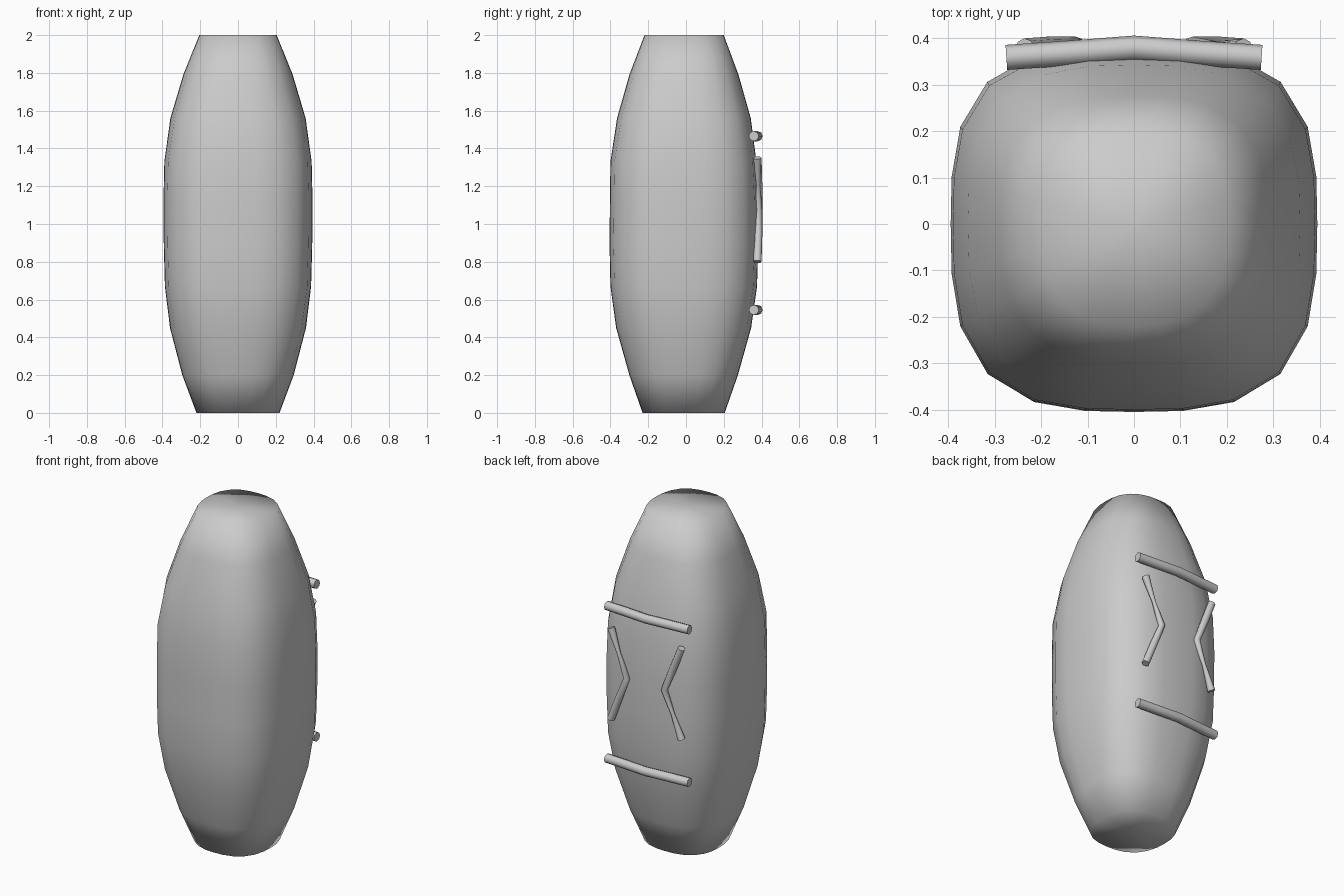
import bpy, bmesh, math

if "Cube" in bpy.data.objects:
    bpy.data.objects.remove(bpy.data.objects["Cube"])

# Height, half width, front depth, back depth, squareness of each body section
SECTIONS = [
    (0.00, 0.22, 0.23, 0.205, 2.5),
    (0.20, 0.295, 0.30, 0.275, 2.7),
    (0.45, 0.36, 0.37, 0.345, 2.9),
    (0.67, 0.387, 0.40, 0.376, 3.1),
    (0.89, 0.393, 0.405, 0.383, 3.1),
    (1.11, 0.395, 0.403, 0.383, 3.1),
    (1.33, 0.39, 0.40, 0.373, 3.1),
    (1.56, 0.358, 0.365, 0.343, 2.9),
    (1.79, 0.29, 0.30, 0.278, 2.7),
    (2.00, 0.205, 0.22, 0.20, 2.5),
]
SIDES = 24


def build_body():
    bm = bmesh.new()
    rings = []
    for z, w, front, back, n in SECTIONS:
        ring = []
        for i in range(SIDES):
            a = 2 * math.pi * i / SIDES
            c, s = math.cos(a), math.sin(a)
            r = (abs(c) ** n + abs(s) ** n) ** (-1 / n)
            ring.append(bm.verts.new((w * r * c, (back if s > 0 else front) * r * s, z)))
        rings.append(ring)
    for lo, hi in zip(rings, rings[1:]):
        for i in range(SIDES):
            j = (i + 1) % SIDES
            bm.faces.new((lo[i], lo[j], hi[j], hi[i]))
    # Flat end caps, fanned from a centre point
    for ring, z in ((rings[0][::-1], 0), (rings[-1], 2)):
        mid = bm.verts.new((0, -0.01, z))
        for i in range(SIDES):
            bm.faces.new((ring[i], ring[(i + 1) % SIDES], mid))
    for f in bm.faces:
        f.smooth = True
    mesh = bpy.data.meshes.new("barrel_body")
    bm.to_mesh(mesh)
    bm.free()
    bpy.context.collection.objects.link(bpy.data.objects.new("barrel_body", mesh))


def tube(name, points, thickness):
    """Eight-sided rod through (x, y, z, relative radius) points."""
    curve = bpy.data.curves.new(name, "CURVE")
    curve.dimensions = "3D"
    curve.bevel_depth = thickness
    curve.bevel_resolution = 2
    curve.use_fill_caps = True
    spline = curve.splines.new("POLY")
    spline.points.add(len(points) - 1)
    for p, (x, y, z, r) in zip(spline.points, points):
        p.co = (x, y, z, 1)
        p.radius = r
    ob = bpy.data.objects.new(name, curve)
    bpy.context.collection.objects.link(ob)
    bpy.ops.object.select_all(action="DESELECT")
    ob.select_set(True)
    bpy.context.view_layer.objects.active = ob
    bpy.ops.object.convert(target="MESH")
    bpy.ops.object.shade_smooth_by_angle(angle=math.radians(50))


build_body()

# Bowed cross bars above and below
for name, z in (("upper_bar", 1.465), ("lower_bar", 0.545)):
    tube(name, [(-0.275, 0.359, z, 1), (-0.14, 0.368, z, 1), (0, 0.379, z, 1),
                (0.14, 0.368, z, 1), (0.275, 0.359, z, 1)], 0.027)

# Bent strips pointing inwards, one limb of each pinched
for name, side, pinch_top in (("left_strip", -1, False), ("right_strip", 1, True)):
    top, bottom = (0.5, 1) if pinch_top else (1, 0.5)
    tube(name, [(side * 0.235, 0.378, 1.35, 1),
                (side * 0.18, 0.382, 1.21, top),
                (side * 0.125, 0.384, 1.075, 0.9),
                (side * 0.18, 0.382, 0.94, bottom),
                (side * 0.235, 0.378, 0.80, 1)], 0.022)
